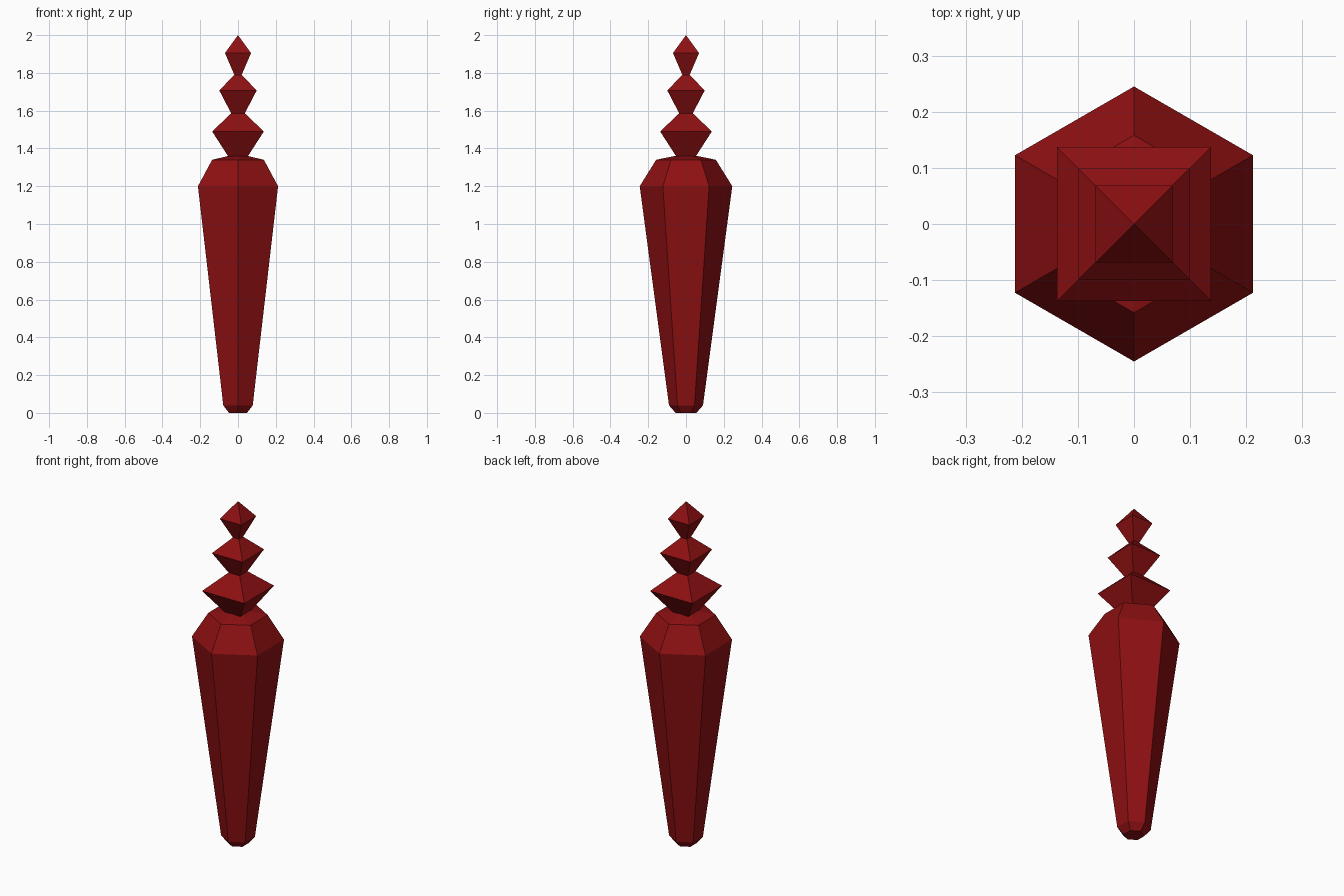
import bpy, bmesh, math

default = bpy.data.objects.get("Cube")
if default:
    bpy.data.objects.remove(default, do_unlink=True)

# Single dark red material
red = bpy.data.materials.new("dark_red")
red.use_nodes = True
colour = (0.27, 0.005, 0.006, 1)
red.diffuse_color = colour
red.node_tree.nodes["Principled BSDF"].inputs["Base Color"].default_value = colour


def faceted(name, sides, start, profile):
    """Stack flat-sided rings of (radius, z); radius 0 makes a point."""
    bm = bmesh.new()
    rings = []
    for r, z in profile:
        if r == 0:
            rings.append([bm.verts.new((0, 0, z))] * sides)
            continue
        angles = [start + math.tau * i / sides for i in range(sides)]
        rings.append([bm.verts.new((r * math.cos(a), r * math.sin(a), z)) for a in angles])
    for low, high in zip(rings, rings[1:]):
        for i in range(sides):
            j = (i + 1) % sides
            corners = dict.fromkeys((low[i], low[j], high[j], high[i]))
            bm.faces.new(list(corners))
    # Close flat ends
    for ring in (rings[0], rings[-1]):
        if ring[0] != ring[1]:
            bm.faces.new(ring)
    bmesh.ops.recalc_face_normals(bm, faces=bm.faces)
    mesh = bpy.data.meshes.new(name)
    bm.to_mesh(mesh)
    bm.free()
    mesh.materials.append(red)
    obj = bpy.data.objects.new(name, mesh)
    bpy.context.collection.objects.link(obj)
    return obj


# Tapered six-sided body with bevelled foot, shoulder and shallow cap
faceted("tapered_body", 6, math.pi / 2,
        [(0.055, 0), (0.09, 0.04), (0.245, 1.2), (0.158, 1.34), (0, 1.372)])

# Square double pyramids, points sunk into one another
gems = [("lower_gem", 0.137, 1.278, 1.49, 1.62),
        ("middle_gem", 0.099, 1.517, 1.707, 1.81),
        ("top_gem", 0.069, 1.744, 1.905, 2.0)]
for name, half, bottom, middle, top in gems:
    faceted(name, 4, math.pi / 4,
            [(0, bottom), (half * math.sqrt(2), middle), (0, top)])
